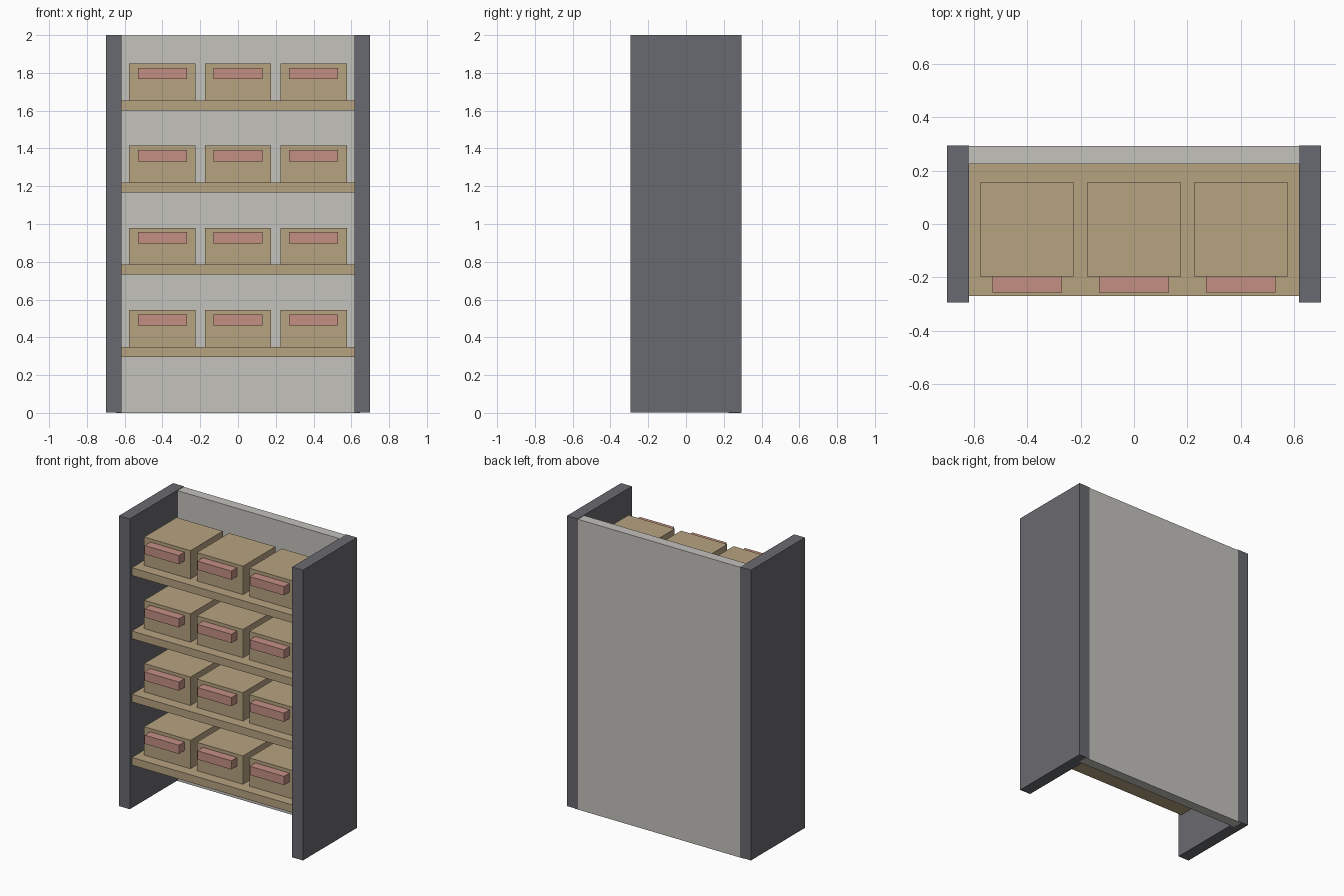
import bpy

# Remove the default cube
cube = bpy.data.objects.get("Cube")
if cube:
    bpy.data.objects.remove(cube, do_unlink=True)


def make_material(name, rgb):
    mat = bpy.data.materials.new(name)
    mat.use_nodes = True
    color = (*rgb, 1.0)
    mat.diffuse_color = color
    mat.node_tree.nodes["Principled BSDF"].inputs["Base Color"].default_value = color
    return mat


def box(name, low, high, mat):
    """Flat-shaded block spanning two opposite corners."""
    center = [(a + b) / 2 for a, b in zip(low, high)]
    bpy.ops.mesh.primitive_cube_add(size=1, location=center)
    obj = bpy.context.object
    obj.name = name
    obj.scale = [b - a for a, b in zip(low, high)]
    bpy.ops.object.transform_apply(location=False, rotation=False, scale=True)
    obj.data.materials.append(mat)
    return obj


dark_grey = make_material("dark grey", (0.141, 0.144, 0.162))
pale_grey = make_material("pale grey", (0.552, 0.539, 0.503))
tan = make_material("tan wood", (0.468, 0.361, 0.216))
pink = make_material("dusty pink", (0.552, 0.279, 0.231))

# Cabinet sides and back
DEPTH = 0.294
box("left_side", (0.618, -DEPTH, 0.003), (0.7, DEPTH, 2), dark_grey)
box("right_side", (-0.7, -DEPTH, 0.003), (-0.618, DEPTH, 2), dark_grey)
box("back_panel", (-0.645, 0.224, 0), (0.645, 0.292, 1.997), pale_grey)

# Shelves, each carrying three boxes with a front handle
for row in range(4):
    z = 0.35 + 0.435 * row
    box(f"shelf_{row + 1}", (-0.62, -0.27, z - 0.053), (0.62, 0.226, z), tan)
    for col in range(3):
        x = (col - 1) * 0.4
        tag = f"{row + 1}_{col + 1}"
        box(f"storage_box_{tag}", (x - 0.176, -0.197, z),
            (x + 0.176, 0.155, z + 0.195), tan)
        box(f"box_handle_{tag}", (x - 0.13, -0.257, z + 0.112),
            (x + 0.13, -0.195, z + 0.172), pink)
